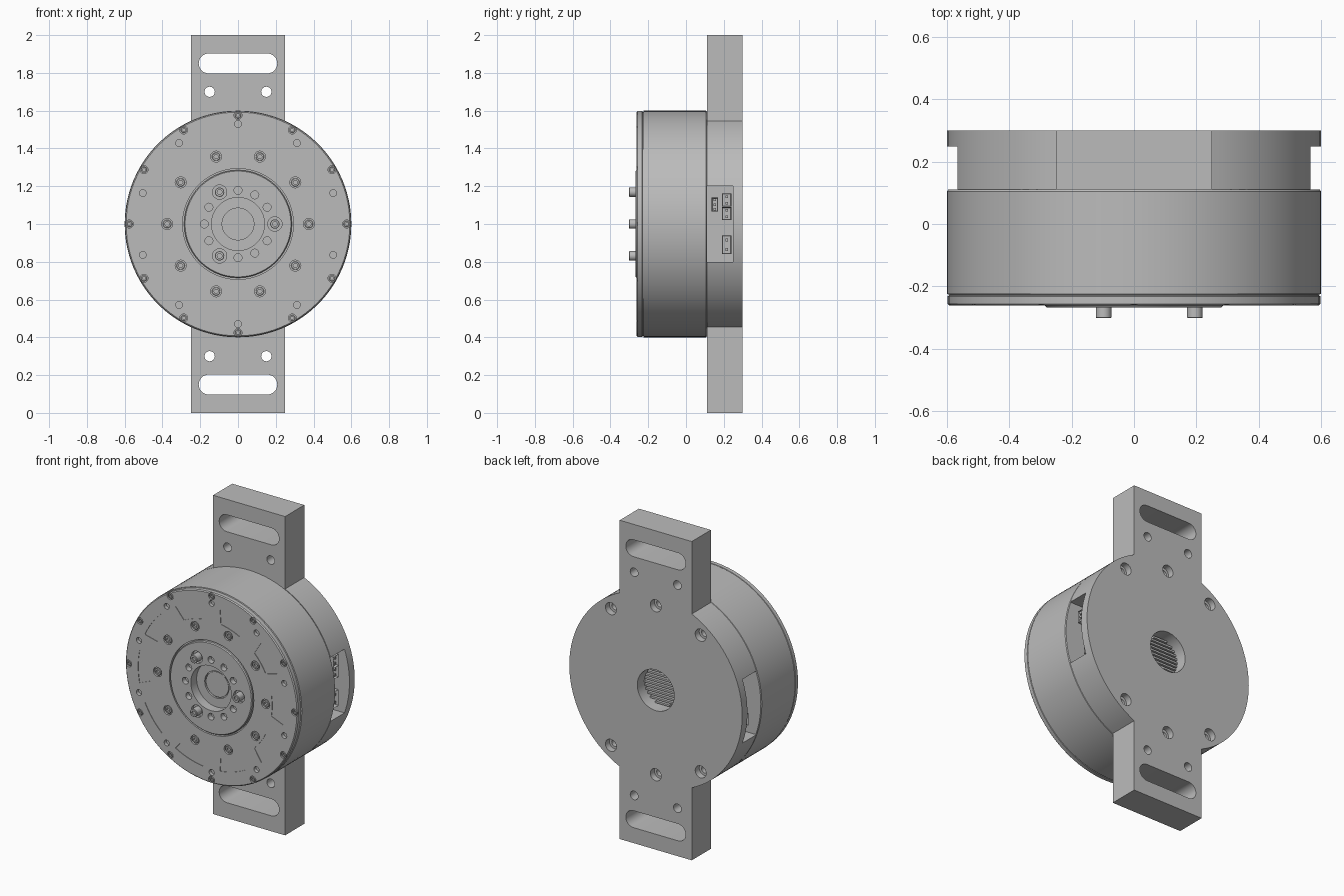
import bpy, bmesh
from math import sin, cos, pi, radians, acos
from mathutils import Vector, Matrix

if "Cube" in bpy.data.objects:
    bpy.data.objects.remove(bpy.data.objects["Cube"], do_unlink=True)

grey = bpy.data.materials.new("machined_grey")
grey.use_nodes = True
GREY = (0.5, 0.5, 0.5, 1)
grey.diffuse_color = GREY
grey.node_tree.nodes["Principled BSDF"].inputs["Base Color"].default_value = GREY

FRONT, SEAT, BACK = -0.262, 0.11, 0.3


def lathe(bm, profile, x=0, z=1, segs=24):
    """Spin (radius, y) points about an axis along y."""
    verts = [bm.verts.new((x + r, y, z)) for r, y in profile]
    edges = [bm.edges.new(p) for p in zip(verts, verts[1:])]
    made = bmesh.ops.spin(bm, geom=verts + edges, cent=(x, 0, z), axis=(0, 1, 0),
                          angle=2 * pi, steps=segs, use_duplicate=False)
    bmesh.ops.remove_doubles(bm, verts=bm.verts[:], dist=1e-5)
    return made


def rod(bm, r, y0, y1, x, z, segs=24):
    lathe(bm, [(0, y0), (r, y0), (r, y1), (0, y1)], x, z, segs)


def screw(bm, r, y0, y1, x, z):
    """Cap screw with a hexagonal-looking socket in its front."""
    lathe(bm, [(0, y0 + 0.01), (r * .5, y0 + 0.01), (r * .5, y0), (r * .9, y0),
               (r, y0 + 0.002), (r, y1), (0, y1)], x, z, 18)


def prism(bm, outline, y0, y1):
    """Extrude an (x, z) outline along y."""
    face = bm.faces.new([bm.verts.new((x, y0, z)) for x, z in outline])
    ext = bmesh.ops.extrude_face_region(bm, geom=[face])
    moved = [v for v in ext["geom"] if isinstance(v, bmesh.types.BMVert)]
    bmesh.ops.translate(bm, verts=moved, vec=(0, y1 - y0, 0))


def box(bm, lo, hi):
    lo, hi = Vector(lo), Vector(hi)
    m = Matrix.Translation((lo + hi) / 2) @ Matrix.Diagonal((hi - lo).to_4d())
    return bmesh.ops.create_cube(bm, size=1, matrix=m)["verts"]


def arc(r, a0, a1, n, x=0, z=1):
    return [(x + r * cos(a0 + (a1 - a0) * i / n), z + r * sin(a0 + (a1 - a0) * i / n))
            for i in range(n + 1)]


def polar(r, degrees):
    return r * cos(radians(degrees)), 1 + r * sin(radians(degrees))


def finish(bm, name):
    bmesh.ops.recalc_face_normals(bm, faces=bm.faces[:])
    mesh = bpy.data.meshes.new(name)
    bm.to_mesh(mesh)
    bm.free()
    ob = bpy.data.objects.new(name, mesh)
    bpy.context.collection.objects.link(ob)
    mesh.materials.append(grey)
    return ob


def activate(ob):
    bpy.ops.object.select_all(action="DESELECT")
    ob.select_set(True)
    bpy.context.view_layer.objects.active = ob


def smooth(ob):
    activate(ob)
    bpy.ops.object.shade_smooth_by_angle(angle=radians(30))


def cut(ob, bm):
    cutter = finish(bm, "cutter")
    cutter.hide_render = True
    mod = ob.modifiers.new("cut", "BOOLEAN")
    mod.operation, mod.solver, mod.object = "DIFFERENCE", "EXACT", cutter
    activate(ob)
    bpy.ops.object.modifier_apply(modifier=mod.name)
    bpy.data.objects.remove(cutter, do_unlink=True)


# Drum with output flange, central recess and rim groove
bm = bmesh.new()
lathe(bm, [(0, -.205), (.078, -.205), (.078, -.198), (.084, -.198), (.084, -.21),
           (.14, -.21), (.14, -.268), (.28, -.268), (.285, -.262), (.285, -.245),
           (.293, -.245), (.293, FRONT), (.592, FRONT), (.598, -.256), (.598, -.232),
           (.594, -.23), (.594, -.226), (.6, -.224), (.6, .105), (.596, SEAT),
           (0, SEAT)], segs=96)
drum = finish(bm, "motor_drum")

# Shallow pockets around the front cover
bm = bmesh.new()
for k in range(10):
    a = radians(36 * k)
    prism(bm, arc(.51, a - .2, a + .2, 8) + arc(.42, a + .16, a - .16, 6),
          -.28, FRONT + .003)
cut(drum, bm)

# Front holes, with screws seated in some of them
holes, cover_screws, flange_screws = bmesh.new(), bmesh.new(), bmesh.new()
for k in range(12):
    x, z = polar(.575, 30 * k)
    rod(holes, .021, -.29, -.25, x, z)
    screw(cover_screws, .016, -.26, -.245, x, z)
    if k % 4:
        rod(holes, .021, -.29, -.235, *polar(.178, 30 * k))
    else:
        x, z = polar(.195, 30 * k)
        rod(holes, .038, -.29, -.25, x, z)
        screw(flange_screws, .025, -.302, -.245, x, z)
for k in range(10):
    rod(holes, .018, -.29, -.24, *polar(.53, 18 + 36 * k))
    x, z = polar(.375, 36 * k)
    rod(holes, .029, -.29, -.25, x, z)
    screw(cover_screws, .022, -.26, -.245, x, z)
cut(drum, holes)
smooth(drum)
smooth(finish(cover_screws, "cover_screws"))
smooth(finish(flange_screws, "flange_screws"))

# Mounting plate: a disc with an arm above and below
bm = bmesh.new()
ARM = .25
a = acos(ARM / .6)
prism(bm, arc(.6, -a, a, 40) + [(ARM, 2), (-ARM, 2)]
      + arc(.6, pi - a, pi + a, 40) + [(-ARM, 0), (ARM, 0)], SEAT, BACK)
plate = finish(bm, "mounting_plate")

bm = bmesh.new()
for s in (-1, 1):
    # adjustment slot and pin holes of each arm
    z = 1 + s * .85
    prism(bm, arc(.053, -pi / 2, pi / 2, 12, .155, z)
          + arc(.053, pi / 2, 3 * pi / 2, 12, -.155, z), 0, .4)
    for x in (-.15, .15):
        rod(bm, .027, 0, .4, x, 1 + s * .7)
    # counterbored bolt holes in the back
    for d in (54, 90, 126):
        x, z = polar(.53, s * d)
        lathe(bm, [(0, .16), (.022, .16), (.022, .26), (.038, .26), (.038, .4), (0, .4)], x, z)
    # side window
    box(bm, (min(s * .45, s * .7), .05, .8), (max(s * .45, s * .7), .248, 1.2))
# central bore
rod(bm, .128, .2, .4, 0, 1, 48)
cut(plate, bm)
smooth(plate)

# Slats at the bottom of the bore
bm = bmesh.new()
for k in range(-5, 6):
    z = k * .022
    half = (.126 ** 2 - (abs(z) + .006) ** 2) ** .5
    box(bm, (-half, .195, 1 + z - .006), (half, .235, 1 + z + .006))
finish(bm, "bore_slats")

# Sockets inside the side windows: y range, z range, number of pins
for s, side in ((1, "left"), (-1, "right")):
    bm = bmesh.new()
    for y0, y1, z0, z1, pins in ((.19, .24, .02, .09, 2), (.19, .24, .092, .162, 2),
                                 (.135, .17, .065, .14, 3), (.19, .24, -.16, -.06, 2)):
        lo, hi = sorted((s * z0, s * z1))
        xs = sorted((s * .44, s * .53))
        shell = box(bm, (xs[0], y0, 1 + lo), (xs[1], y1, 1 + hi))
        mouth = max({f for v in shell for f in v.link_faces},
                    key=lambda f: s * f.calc_center_median().x)
        bmesh.ops.inset_region(bm, faces=[mouth], thickness=.006)
        bmesh.ops.translate(bm, verts=mouth.verts[:], vec=(-s * .04, 0, 0))
        for k in range(pins):
            z, y = 1 + lo + (hi - lo) * (k + .5) / pins, (y0 + y1) / 2
            px = sorted((s * .47, s * .525))
            box(bm, (px[0], y - .007, z - .007), (px[1], y + .007, z + .007))
    finish(bm, side + "_sockets")
